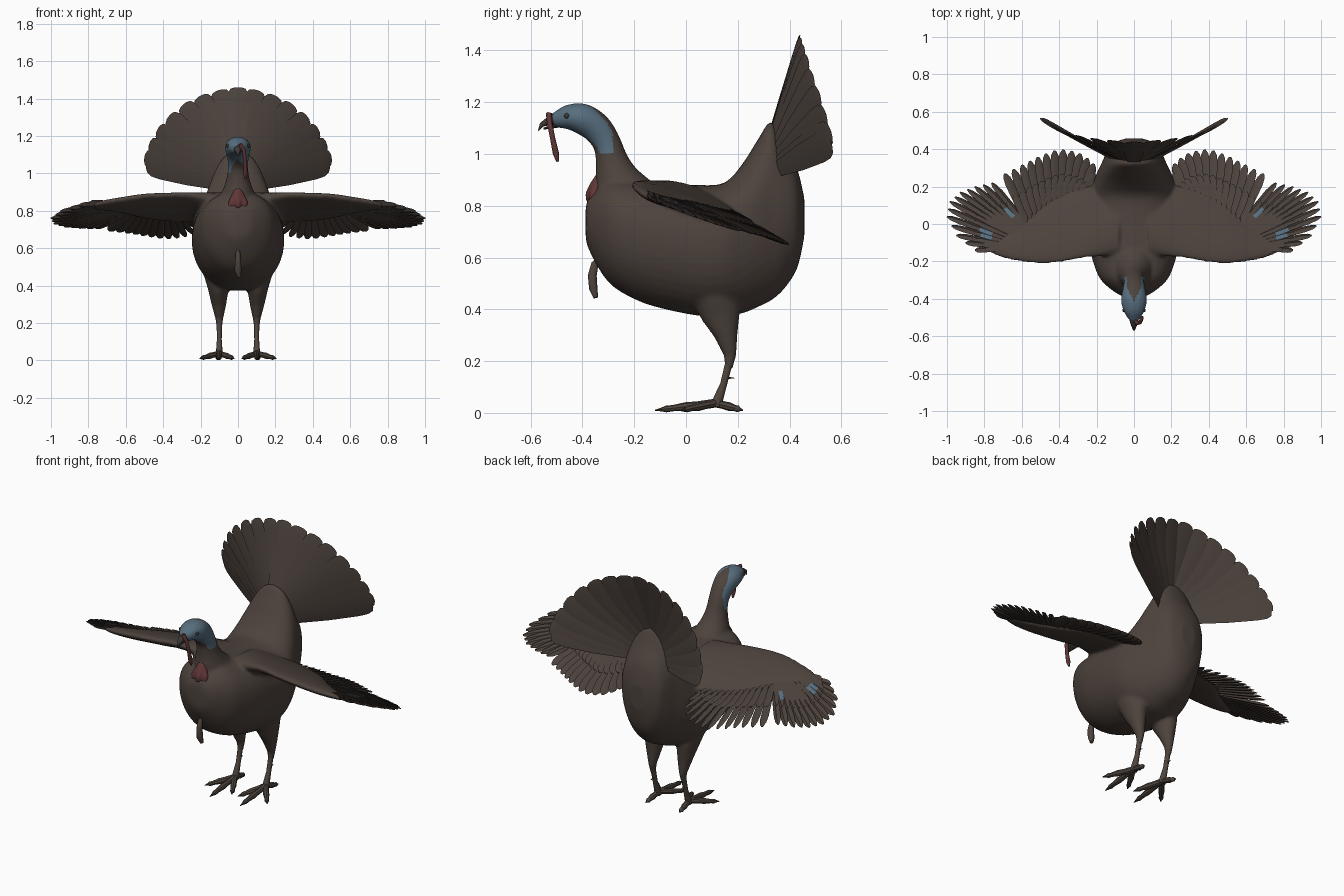
import bpy, bmesh, math
from mathutils import Vector

if "Cube" in bpy.data.objects:
    bpy.data.objects.remove(bpy.data.objects["Cube"])


def material(name, rgb):
    m = bpy.data.materials.new(name)
    m.use_nodes = True
    m.diffuse_color = (*rgb, 1)
    m.node_tree.nodes["Principled BSDF"].inputs["Base Color"].default_value = (*rgb, 1)
    return m


BROWN = material("brown plumage", (0.075, 0.056, 0.046))
FEATHER = material("feather brown", (0.07, 0.053, 0.044))
BLUE = material("blue skin", (0.095, 0.155, 0.21))
RED = material("red wattle", (0.115, 0.037, 0.036))
LEG = material("leg brown", (0.078, 0.06, 0.047))
DARK = material("dark horn", (0.045, 0.04, 0.036))


def tube(bm, pts, side, n=12, tangent=None, egg=0.0, power=1.0):
    """Loft ellipses (x, y, z, half width, half height); egg tapers tall ones upward, power squares them."""
    centres = [Vector(p[:3]) for p in pts]
    rings = []
    for i, p in enumerate(pts):
        t = tangent or centres[min(i + 1, len(pts) - 1)] - centres[max(i - 1, 0)]
        t = Vector(t).normalized()
        a = Vector(side)
        a = (a - t * a.dot(t)).normalized()
        up = a.cross(t)
        taper = egg * max(-.05, p[4] - .29)
        ring = []
        for k in range(n):
            c, s = (math.copysign(abs(v) ** power, v) for v in
                    (math.cos(math.tau * k / n), math.sin(math.tau * k / n)))
            ring.append(bm.verts.new(centres[i] + a * p[3] * c * (1 - taper * s) + up * p[4] * s))
        rings.append(ring)
    faces = [bm.faces.new(rings[0]), bm.faces.new(rings[-1])]
    for r, q in zip(rings, rings[1:]):
        for k in range(n):
            faces.append(bm.faces.new((r[k], r[(k + 1) % n], q[(k + 1) % n], q[k])))
    return faces


def refine(pts, steps=4):
    """Smooth a list of loft sections with a cubic spline."""
    out = []
    for i in range(len(pts) - 1):
        quad = [pts[max(0, min(j, len(pts) - 1))] for j in range(i - 1, i + 3)]
        for t in (k / steps for k in range(steps)):
            out.append([b + t / 2 * (c - a + t * (2 * a - 5 * b + 4 * c - d + t * (3 * (b - c) + d - a)))
                        for a, b, c, d in zip(*quad)])
    return out + [pts[-1]]


def build(name, bm, mats, angle=40):
    bmesh.ops.recalc_face_normals(bm, faces=bm.faces)
    me = bpy.data.meshes.new(name)
    bm.to_mesh(me)
    bm.free()
    for m in mats:
        me.materials.append(m)
    me.polygons.foreach_set("use_smooth", [True] * len(me.polygons))
    me.set_sharp_from_angle(angle=math.radians(angle))
    ob = bpy.data.objects.new(name, me)
    bpy.context.scene.collection.objects.link(ob)
    return ob


def fuse(ob, voxel, mats):
    """Melt overlapping solids into one smooth skin."""
    rm = ob.modifiers.new("fuse", 'REMESH')
    rm.mode, rm.voxel_size = 'VOXEL', voxel
    sm = ob.modifiers.new("soften", 'SMOOTH')
    sm.factor, sm.iterations = 0.5, 6
    me = bpy.data.meshes.new_from_object(ob.evaluated_get(bpy.context.evaluated_depsgraph_get()))
    ob.modifiers.clear()
    ob.data = me
    me.materials.clear()
    for m in mats:
        me.materials.append(m)
    me.polygons.foreach_set("use_smooth", [True] * len(me.polygons))
    return me


def along(poly, t):
    """Point at fraction t of a polyline."""
    f = t * (len(poly) - 1)
    i = min(int(f), len(poly) - 2)
    return Vector(poly[i]).lerp(Vector(poly[i + 1]), f - i)


def wing_z(x, y):
    """Height of the arched, drooping wing surface."""
    arch = .05 * max(0, 1 - ((y - .1) / .3) ** 2) * max(0, 1 - x / .8)
    return .858 - .36 * (y + .18) + arch - .04 * max(0, x - .5)


def feather(bm, root, tip, width, side, profile, thick):
    pts = [(*root.lerp(tip, f), width * w, thick * w) for f, w in profile]
    return tube(bm, pts, side, 4)


# Body, neck, wing arms and thighs, fused into one smooth skin
bm = bmesh.new()
slices = [(-0.388, .69, .78, .03), (-0.375, .63, .83, .085), (-0.3, .505, .90, .175),
          (-0.2, .44, .90, .218), (-0.1, .405, .89, .238), (0.05, .375, .88, .247),
          (0.15, .375, .89, .242), (0.22, .385, .965, .22), (0.28, .41, 1.06, .195),
          (0.33, .435, 1.125, .17), (0.38, .48, 1.03, .15), (0.43, .56, .94, .115),
          (0.457, .68, .83, .045)]
tube(bm, refine([(0, y, (a + b) / 2, w, (b - a) / 2) for y, a, b, w in slices]),
     (1, 0, 0), 36, (0, 1, 0), 2.0, .92)
tube(bm, refine([(0, -.21, .79, .14, .14), (0, -.26, .89, .09, .095), (0, -.285, .97, .062, .065),
                 (0, -.305, 1.04, .054, .055), (0, -.345, 1.1, .06, .059),
                 (0, -.40, 1.135, .069, .06), (0, -.45, 1.142, .062, .05),
                 (0, -.49, 1.135, .043, .036), (0, -.52, 1.13, .022, .022)]), (1, 0, 0), 24)
for s in (1, -1):
    # x, leading edge, trailing edge, half thickness
    arm = [(.08, -.18, .2, .08), (.25, -.19, .22, .042), (.38, -.215, .19, .036),
           (.5, -.222, .12, .034), (.6, -.208, .02, .028), (.7, -.185, -.05, .021),
           (.77, -.155, -.08, .013)]
    tube(bm, refine([(s * x, (a + b) / 2, wing_z(x, (a + b) / 2) + (-.03 if x < .1 else 0),
                      (b - a) / 2, h) for x, a, b, h in arm], 2), (0, 1, -.36), 24, (1, 0, 0))
    tube(bm, [(s * .11, .1, .5, .085, .1), (s * .105, .135, .38, .055, .078),
              (s * .102, .155, .3, .04, .046), (s * .1, .17, .225, .022, .026),
              (s * .1, .166, .17, .014, .015)], (1, 0, 0), 16)
skin = fuse(build("body", bm, []), .0095, (BROWN, BLUE))
for p in skin.polygons:
    x, y, z = p.center
    bare = z > 1.0 and y < -.285 and abs(x) > min(.038, .5 * (y + .415))
    p.material_index = 1 if bare else 0

# Wing feathers: flight rows with shorter coverts above
BLADE = [(0, .5), (.5, .95), (.8, 1), (.93, .75), (1, .25)]
WING_N = Vector((0, .36, 1)).normalized()
ROWS = [  # count, half width, roots, tips
    (14, .029, [(.26, .07), (.4, .05), (.55, -.03)],
     [(.21, .22), (.215, .33), (.3, .385), (.4, .4), (.5, .365), (.59, .32), (.69, .27)]),
    (13, .022, [(.55, -.03), (.62, -.07), (.7, -.13)],
     [(.76, .22), (.85, .2), (.93, .17), (.985, .12), (1, .04), (.95, -.06), (.85, -.14)]),
]
for s, label in ((1, "left"), (-1, "right")):
    bm = bmesh.new()
    for row, (n, w, roots, tips) in enumerate(ROWS):
        for layer, reach in ((0, 1), (1, .62)):
            for i in range(n):
                a, b = along(roots, i / (n - 1)), along(tips, i / (n - 1))
                b = a.lerp(b, reach)
                root = Vector((s * a.x, a.y, wing_z(*a) + .012 * layer))
                tip = Vector((s * b.x, b.y, wing_z(*b) + .012 * layer))
                side = (tip - root).cross(WING_N).normalized() + WING_N * .45 * s
                faces = feather(bm, root, tip, w, side, BLADE, .009)
                if layer and row and i in (1, 8, 9):
                    for f in faces[6:10]:
                        f.material_index = 1
    build(label + "_wing_feathers", bm, [FEATHER, BLUE])

# Tail fan: each blade lies along the curved surface of the fan
FAN = [(0, .45), (.45, .85), (.8, 1), (.92, .95), (.98, .7), (1, .3)]
TIPS = [(0, .44, 1.46), (.1, .445, 1.445), (.2, .455, 1.415), (.29, .47, 1.37), (.37, .49, 1.305),
        (.43, .515, 1.235), (.475, .54, 1.155), (.5, .56, 1.085), (.49, .56, 1.045)]
bm = bmesh.new()
for i in range(-8, 9):
    k, s = abs(i), (1 if i >= 0 else -1)
    t = k / 8
    root = Vector((s * .1 * t, .315 + .025 * t, 1.06 - .125 * t))
    tip, side = Vector(TIPS[k]), Vector(TIPS[min(k + 1, 8)]) - Vector(TIPS[max(k - 1, 0)])
    if k == 0:
        side = Vector((1, 0, 0))
    tip.x *= s
    side.x *= s
    side = side.normalized() + Vector((0, .1 if k else 0, 0))
    feather(bm, root, tip, .058, side, FAN, .005)
build("tail_fan", bm, [FEATHER])

# Legs and feet
for s, label in ((1, "left"), (-1, "right")):
    bm = bmesh.new()
    tube(bm, [(s * .1, .172, .25, .018, .02), (s * .1, .165, .19, .014, .015),
              (s * .1, .145, .11, .013, .014), (s * .1, .125, .055, .017, .02),
              (s * .1, .115, .025, .02, .02)], (1, 0, 0), 10)
    for dx, ty in ((0, -.12), (.105, -.02), (-.08, -.03), (.01, .22)):
        root, tip = Vector((.1, .115, .038)), Vector((.1 + dx, ty, .01))
        pts = []
        for f, r in ((0, .017), (.3, .015), (.5, .017), (.7, .012), (.82, .013), (.88, .008), (1, .002)):
            p = root.lerp(tip, f)
            pts.append((s * p.x, p.y, p.z, r, r))
        for f in tube(bm, pts, (0, 0, 1), 8)[-8:]:
            f.material_index = 1
    tube(bm, [(s * .1, .15, .137, .008, .008), (s * .1, .188, .134, .001, .001)], (1, 0, 0), 6)
    build(label + "_leg", bm, [LEG, DARK])

    # Eye
    bm = bmesh.new()
    bmesh.ops.create_uvsphere(bm, u_segments=12, v_segments=8, radius=.011)
    bmesh.ops.translate(bm, verts=bm.verts, vec=(s * .052, -.46, 1.147))
    build(label + "_eye", bm, [DARK])

# Beak
bm = bmesh.new()
tube(bm, [(0, -.495, 1.133, .028, .023), (0, -.53, 1.127, .02, .017),
          (0, -.557, 1.113, .01, .01), (0, -.57, 1.09, .002, .002)], (1, 0, 0), 10)
tube(bm, [(0, -.49, 1.112, .02, .01), (0, -.55, 1.098, .006, .004)], (1, 0, 0), 8)
build("beak", bm, [DARK])

# Snood draped over the beak
bm = bmesh.new()
tube(bm, [(0, -.51, 1.145, .01, .01), (.015, -.53, 1.152, .012, .012),
          (.032, -.527, 1.12, .01, .01), (.038, -.515, 1.06, .01, .01),
          (.04, -.502, 1.0, .012, .012), (.04, -.495, .97, .005, .005)], (0, 1, 0), 10)
build("snood", bm, [RED])

# Throat wattles: a smooth patch ending in lobes
bm = bmesh.new()
tube(bm, [(0, -.33, .93, .01, .01), (0, -.335, .9, .028, .024), (0, -.345, .86, .042, .034),
          (0, -.35, .83, .03, .03)], (1, 0, 0), 16)
for x, y in ((.032, -.355), (-.032, -.355), (0, -.368)):
    tube(bm, [(x * .6, y + .012, .89, .012, .012), (x, y, .845, .021, .021),
              (x * 1.1, y - .002, .822, .018, .018), (x * 1.1, y, .808, .006, .006)], (1, 0, 0), 12)
fuse(build("throat_wattles", bm, []), .005, [RED])

# Chest tuft
bm = bmesh.new()
tube(bm, [(0, -.325, .6, .008, .01), (0, -.352, .575, .012, .015), (0, -.362, .53, .016, .018),
          (0, -.358, .48, .019, .017), (.006, -.348, .445, .01, .009)], (1, 0, 0), 10)
build("chest_tuft", bm, [BROWN])
